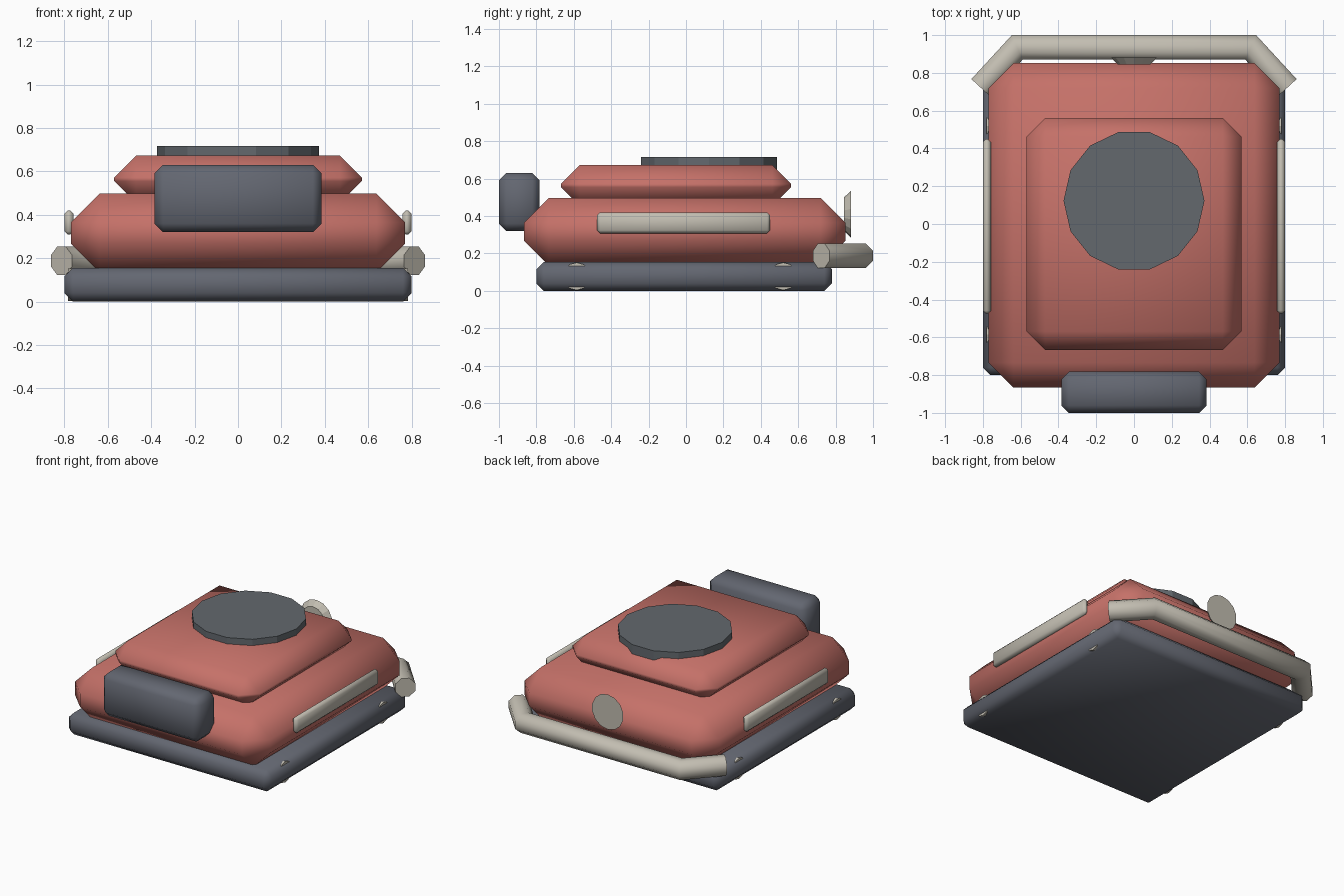
import bpy, bmesh, math
from mathutils import Vector, Matrix

if "Cube" in bpy.data.objects:
    bpy.data.objects.remove(bpy.data.objects["Cube"])


def material(name, rgb):
    m = bpy.data.materials.new(name)
    m.diffuse_color = (*rgb, 1)
    m.use_nodes = True
    m.node_tree.nodes["Principled BSDF"].inputs["Base Color"].default_value = m.diffuse_color
    return m


RED = material("coral_red", (0.56, 0.165, 0.14))
DARK = material("slate_grey", (0.125, 0.135, 0.165))
LID = material("cool_grey", (0.125, 0.14, 0.155))
LIGHT = material("pale_grey", (0.54, 0.51, 0.44))


def finish(name, bm, mat, smooth=True):
    bmesh.ops.recalc_face_normals(bm, faces=bm.faces)
    me = bpy.data.meshes.new(name)
    bm.to_mesh(me)
    bm.free()
    me.materials.append(mat)
    ob = bpy.data.objects.new(name, me)
    bpy.context.collection.objects.link(ob)
    if smooth:
        bpy.ops.object.select_all(action='DESELECT')
        ob.select_set(True)
        bpy.context.view_layer.objects.active = ob
        bpy.ops.object.shade_smooth_by_angle(angle=math.radians(50))
    return ob


def box(name, lo, hi, bevel, mat, segments=1):
    bm = bmesh.new()
    lo, hi = Vector(lo), Vector(hi)
    bmesh.ops.create_cube(bm, size=1, matrix=Matrix.Translation((lo + hi) / 2)
                          @ Matrix.Diagonal((*(hi - lo), 1)))
    bmesh.ops.bevel(bm, geom=bm.edges[:], offset=bevel, segments=segments,
                    profile=0.5, affect='EDGES')
    return finish(name, bm, mat)


def cone(name, sides, r1, r2, depth, matrix, mat):
    bm = bmesh.new()
    bmesh.ops.create_cone(bm, cap_ends=True, segments=sides, radius1=r1,
                          radius2=r2, depth=depth, matrix=matrix)
    return finish(name, bm, mat, False)


# Chamfered hull stack
box("base", (-0.80, -0.80, 0), (0.80, 0.78, 0.155), 0.04, DARK)
box("body", (-0.77, -0.866, 0.135), (0.77, 0.852, 0.497), 0.132, RED)
box("upper_body", (-0.57, -0.668, 0.455), (0.57, 0.562, 0.672), 0.1, RED)

# Round lid on top
cone("top_lid", 14, 0.373, 0.373, 0.067,
     Matrix.Translation((0, 0.123, 0.6835)) @ Matrix.Rotation(math.pi / 2, 4, 'Z'), LID)

# Box at the front
box("front_box", (-0.385, -1.0, 0.32), (0.385, -0.782, 0.63), 0.04, DARK)

# Side strips and hubs that barely show at the base edges
for side, s in (("left", -1), ("right", 1)):
    x = sorted((s * 0.757, s * 0.80))
    box(side + "_strip", (x[0], -0.475, 0.308), (x[1], 0.45, 0.42), 0.016, LIGHT)
    for end, y in (("front", -0.585), ("back", 0.52)):
        cone(f"{side}_{end}_hub", 12, 0.074, 0.074, 0.05,
             Matrix.Translation((s * 0.757, y, 0.0775))
             @ Matrix.Rotation(math.pi / 2, 4, 'Y'), LIGHT)

# Flared lamp at the back
cone("back_lamp", 14, 0.125, 0.09, 0.037,
     Matrix.Translation((0, 0.8635, 0.41)) @ Matrix.Rotation(math.pi / 2, 4, 'X'), LIGHT)

# Octagonal bumper bar, mitred at its two bends
path = [Vector(p) for p in ((-0.813, 0.723), (-0.618, 0.935),
                            (0.618, 0.935), (0.813, 0.723))]
bm = bmesh.new()
rings = []
for i, p in enumerate(path):
    dirs = [(path[j + 1] - path[j]).normalized() for j in (i - 1, i) if 0 <= j < 3]
    normals = [Vector((-d.y, d.x)) for d in dirs]
    m = sum(normals, Vector((0, 0))).normalized()
    m /= m.dot(normals[0])
    ring = []
    for k in range(8):
        a = (k + 0.5) * math.pi / 4
        q = p + m * 0.0705 * math.cos(a)
        ring.append(bm.verts.new((q.x, q.y, 0.188 + 0.0705 * math.sin(a))))
    rings.append(ring)
for a, b in zip(rings, rings[1:]):
    for k in range(8):
        bm.faces.new((a[k], a[(k + 1) % 8], b[(k + 1) % 8], b[k]))
bm.faces.new(rings[0])
bm.faces.new(rings[-1])
finish("back_bumper", bm, LIGHT)
